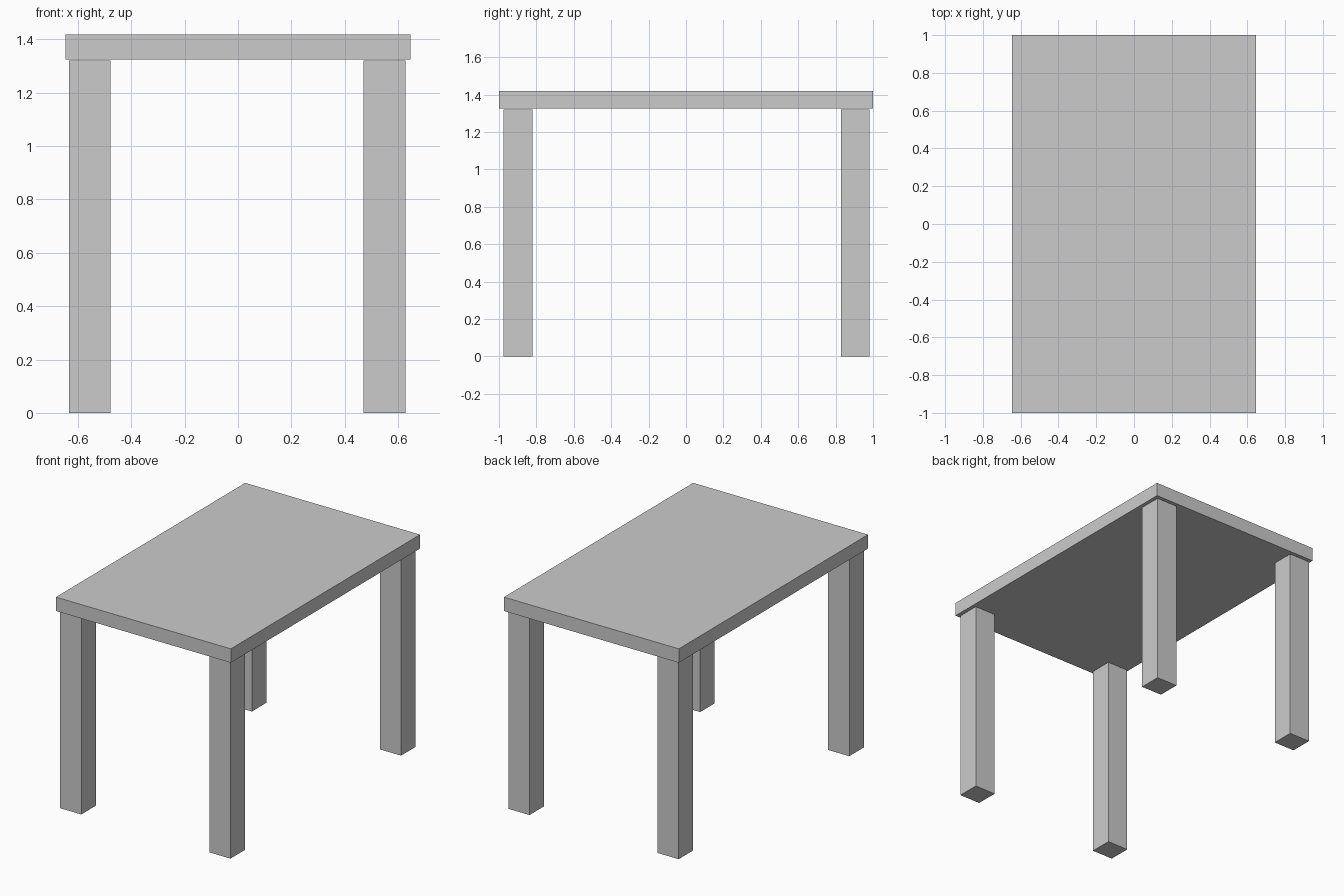
import bpy

if "Cube" in bpy.data.objects:
    bpy.data.objects.remove(bpy.data.objects["Cube"])


def box(name, x, y, z):
    """Box spanning the given (min, max) ranges."""
    spans = (x, y, z)
    bpy.ops.mesh.primitive_cube_add(size=1, location=[(a + b) / 2 for a, b in spans])
    obj = bpy.context.object
    obj.name = name
    obj.scale = [b - a for a, b in spans]
    bpy.ops.object.transform_apply(location=False, rotation=False, scale=True)
    return obj


# Table top
box("table_top", (-0.647, 0.647), (-1, 1), (1.325, 1.418))

# Four square legs, set very slightly off centre
for side, x in (("left", (-0.633, -0.477)), ("right", (0.471, 0.627))):
    for end, y in (("front", (-0.975, -0.822)), ("back", (0.828, 0.981))):
        box(f"{end}_{side}_leg", x, y, (0, 1.32))
